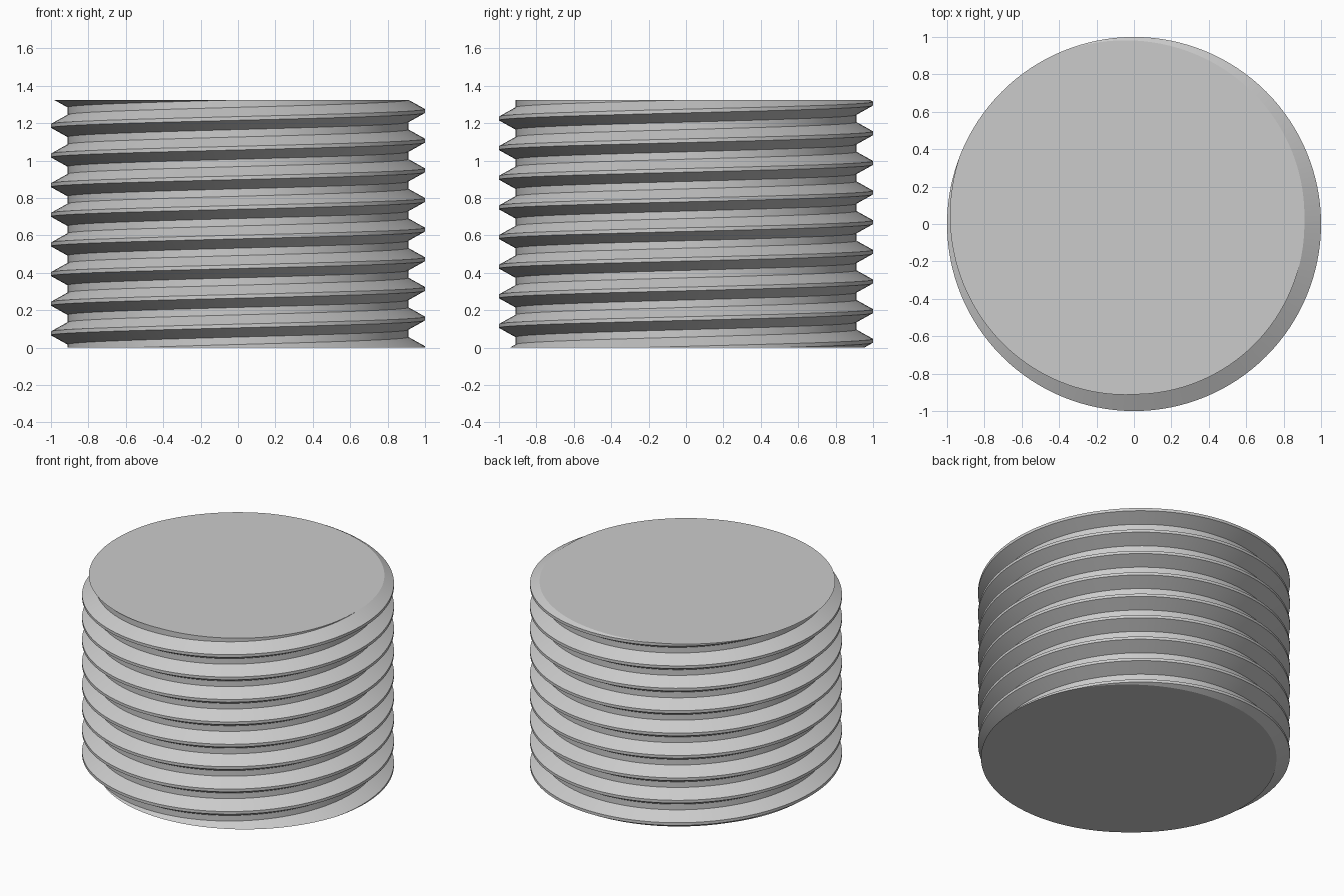
import bpy
import bmesh
from math import cos, sin, tau

cube = bpy.data.objects.get("Cube")
if cube:
    bpy.data.objects.remove(cube, do_unlink=True)

HEIGHT = 1.325
PITCH = 0.1585
CREST, ROOT = 1.0, 0.911
STEPS = 128           # segments per turn
TURNS = 12
CREST_Z = -0.003      # crest height at angle zero

# One pitch of the thread: crest flat, upper flank, root flat, lower flank
profile = [(CREST, -1 / 16), (CREST, 1 / 16), (ROOT, 3 / 8), (ROOT, 5 / 8)]

# Sweep the profile up a right-handed helix, each turn joined to the next
bm = bmesh.new()
rows = []
for i in range(STEPS * TURNS):
    a = tau * i / STEPS
    base = CREST_Z + PITCH * (i / STEPS - 2)
    rows.append([bm.verts.new((r * cos(a), r * sin(a), base + PITCH * t))
                 for r, t in profile])

for i in range(len(rows) - STEPS - 1):
    lower = rows[i] + [rows[i + STEPS][0]]
    upper = rows[i + 1] + [rows[i + STEPS + 1][0]]
    for j in range(len(profile)):
        bm.faces.new((lower[j], upper[j], upper[j + 1], lower[j + 1]))

# Trim both ends flat and cap them
for z, direction in ((0, -1), (HEIGHT, 1)):
    cut = bmesh.ops.bisect_plane(
        bm, geom=bm.verts[:] + bm.edges[:] + bm.faces[:], dist=1e-6,
        plane_co=(0, 0, z), plane_no=(0, 0, direction), clear_outer=True)
    rim = [e for e in cut["geom_cut"] if isinstance(e, bmesh.types.BMEdge)]
    bmesh.ops.edgeloop_fill(bm, edges=rim)
bmesh.ops.recalc_face_normals(bm, faces=bm.faces[:])

mesh = bpy.data.meshes.new("threaded_rod")
bm.to_mesh(mesh)
bm.free()
rod = bpy.data.objects.new("threaded_rod", mesh)
bpy.context.collection.objects.link(rod)

# Plain grey material
grey = bpy.data.materials.new("light_grey")
grey.use_nodes = True
colour = (0.6, 0.6, 0.6, 1)
grey.diffuse_color = colour
grey.node_tree.nodes["Principled BSDF"].inputs["Base Color"].default_value = colour
mesh.materials.append(grey)

# Smooth flanks, crisp thread edges
bpy.ops.object.select_all(action="DESELECT")
rod.select_set(True)
bpy.context.view_layer.objects.active = rod
bpy.ops.object.shade_smooth_by_angle(angle=0.4)
